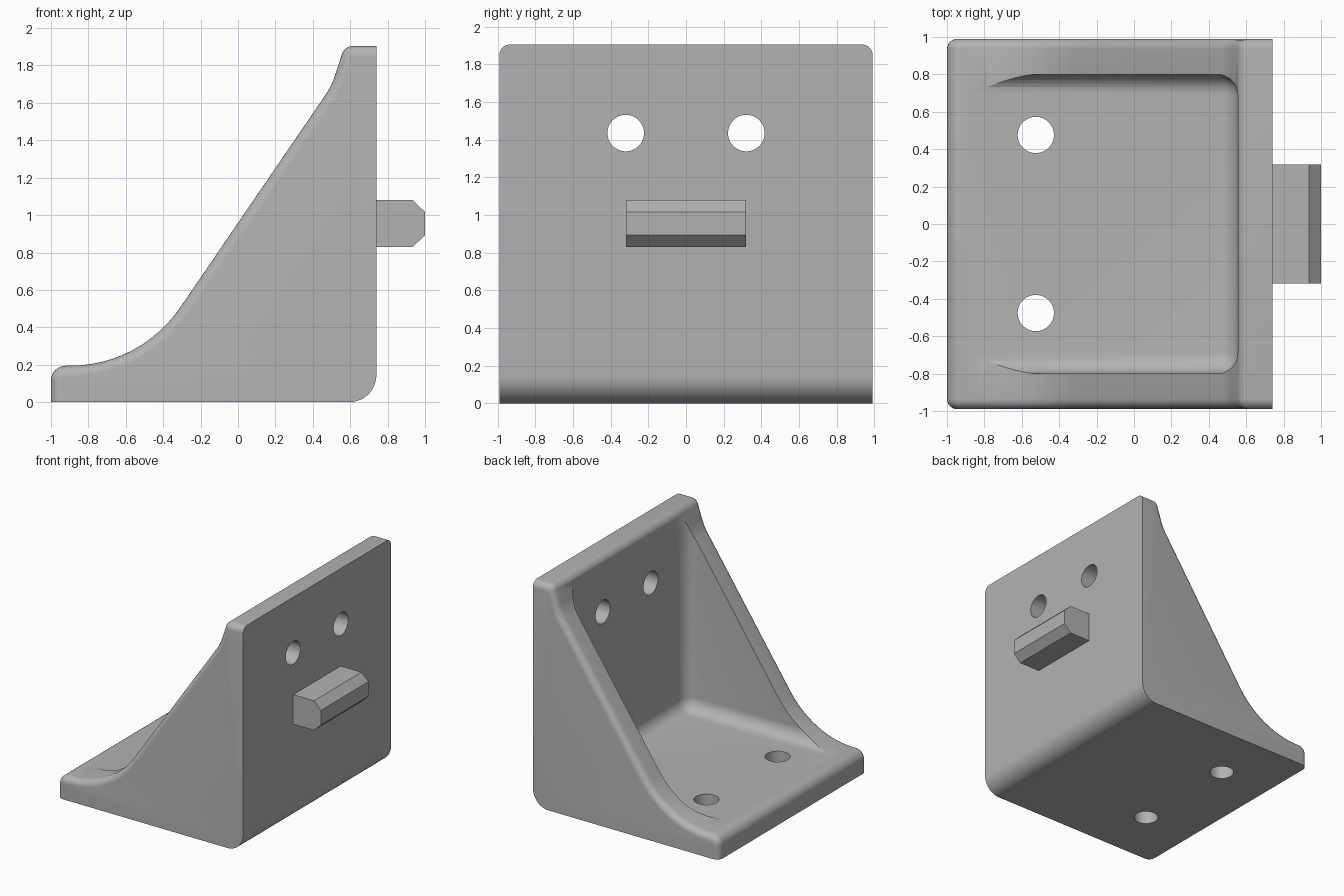
import bpy, bmesh, math
from mathutils import Vector

if "Cube" in bpy.data.objects:
    bpy.data.objects.remove(bpy.data.objects["Cube"], do_unlink=True)

HALF_WIDTH = 0.99

grey = bpy.data.materials.new("plain_grey")
grey.use_nodes = True
grey.diffuse_color = (0.45, 0.45, 0.45, 1)
grey.node_tree.nodes["Principled BSDF"].inputs["Base Color"].default_value = grey.diffuse_color


def rounded(corners, steps=12):
    """Replace each (x, z, radius) corner by a tangent arc."""
    points = []
    for i, (x, z, r) in enumerate(corners):
        p = Vector((x, z))
        if r == 0:
            points.append(p)
            continue
        a = (Vector(corners[i - 1][:2]) - p).normalized()
        b = (Vector(corners[(i + 1) % len(corners)][:2]) - p).normalized()
        half = a.angle(b) / 2
        centre = p + (a + b).normalized() * r / math.sin(half)
        start = p + a * r / math.tan(half) - centre
        end = p + b * r / math.tan(half) - centre
        turn = math.pi - 2 * half
        for k in range(steps + 1):
            t = k / steps
            points.append(centre + (start * math.sin((1 - t) * turn)
                                    + end * math.sin(t * turn)) / math.sin(turn))
    return points


def extrude(points, half_width):
    """Extrude an xz outline symmetrically along y."""
    bm = bmesh.new()
    face = bm.faces.new([bm.verts.new((p[0], -half_width, p[1])) for p in points])
    out = bmesh.ops.extrude_face_region(bm, geom=[face])
    moved = [v for v in out["geom"] if isinstance(v, bmesh.types.BMVert)]
    bmesh.ops.translate(bm, verts=moved, vec=(0, 2 * half_width, 0))
    bmesh.ops.recalc_face_normals(bm, faces=bm.faces)
    return bm


def finish(bm, name):
    bmesh.ops.recalc_face_normals(bm, faces=bm.faces)
    mesh = bpy.data.meshes.new(name)
    bm.to_mesh(mesh)
    bm.free()
    mesh.materials.append(grey)
    obj = bpy.data.objects.new(name, mesh)
    bpy.context.collection.objects.link(obj)
    return obj


def round_edges(bm, edges, radius, segments):
    bmesh.ops.bevel(bm, geom=edges, offset=radius, offset_type='OFFSET', segments=segments,
                    profile=0.5, affect='EDGES', clamp_overlap=False)


# Bracket body: side outline, then its outer rim rounded on both sides
outline = rounded([(-1, 0, 0), (-1, 0.195, 0.08), (-0.522, 0.195, 0.71), (0.5, 1.69, 0.4),
                   (0.57, 1.905, 0.065), (0.74, 1.905, 0), (0.74, 0, 0.145)])
bm = extrude(outline, HALF_WIDTH)


def on_rim(edge):
    a, b = (v.co for v in edge.verts)
    same_side = abs(a.y - b.y) < 1e-4
    underside = a.z < 0.2 and b.z < 0.2 and max(a.x, b.x) > 0
    back = min(a.x, b.x) > 0.739
    return same_side and not underside and not back


round_edges(bm, [e for e in bm.edges if on_rim(e)], 0.055, 6)
bracket = finish(bm, "bracket")

# Pocket between the gussets, with filleted inner corners
bm = extrude([(-1.5, 0.1955), (0.555, 0.1955), (0.555, 2.5), (-1.5, 2.5)], 0.8)


def inner_corner(edge):
    m = (edge.verts[0].co + edge.verts[1].co) / 2
    floor, wall, side = m.z < 0.2, m.x > 0.55, abs(m.y) > 0.79
    return floor + wall + side == 2


round_edges(bm, [e for e in bm.edges if inner_corner(e)], 0.11, 8)
cutters = [finish(bm, "pocket_cutter")]


# Screw holes through the base and the wall
def hole(name, location, rotation):
    bm = bmesh.new()
    bmesh.ops.create_cone(bm, cap_ends=True, segments=48, radius1=0.097, radius2=0.097, depth=0.7)
    obj = finish(bm, name)
    obj.location, obj.rotation_euler = location, rotation
    return obj


for side, word in ((1, "rear"), (-1, "front")):
    cutters.append(hole(word + "_base_hole_cutter", (-0.525, side * 0.476, 0.1), (0, 0, 0)))
    cutters.append(hole(word + "_wall_hole_cutter", (0.65, side * 0.32, 1.435),
                        (0, math.pi / 2, 0)))

for cutter in cutters:
    cutter.hide_render = True
    cutter.hide_set(True)
    cut = bracket.modifiers.new(cutter.name, 'BOOLEAN')
    cut.operation, cut.solver, cut.object = 'DIFFERENCE', 'EXACT', cutter

# Apply the cuts and drop the helpers
bpy.context.view_layer.update()
graph = bpy.context.evaluated_depsgraph_get()
result = bpy.data.meshes.new_from_object(bracket.evaluated_get(graph))
bracket.modifiers.clear()
bracket.data = result
for cutter in cutters:
    bpy.data.objects.remove(cutter, do_unlink=True)

bpy.ops.object.select_all(action='DESELECT')
bracket.select_set(True)
bpy.context.view_layer.objects.active = bracket
bpy.ops.object.shade_smooth_by_angle(angle=math.radians(25))

# Chamfered locating tab on the back of the wall
tab = [(0.73, 0.83), (0.935, 0.83), (1, 0.893), (1, 1.017), (0.935, 1.08), (0.73, 1.08)]
finish(extrude(tab, 0.318), "locating_tab")
